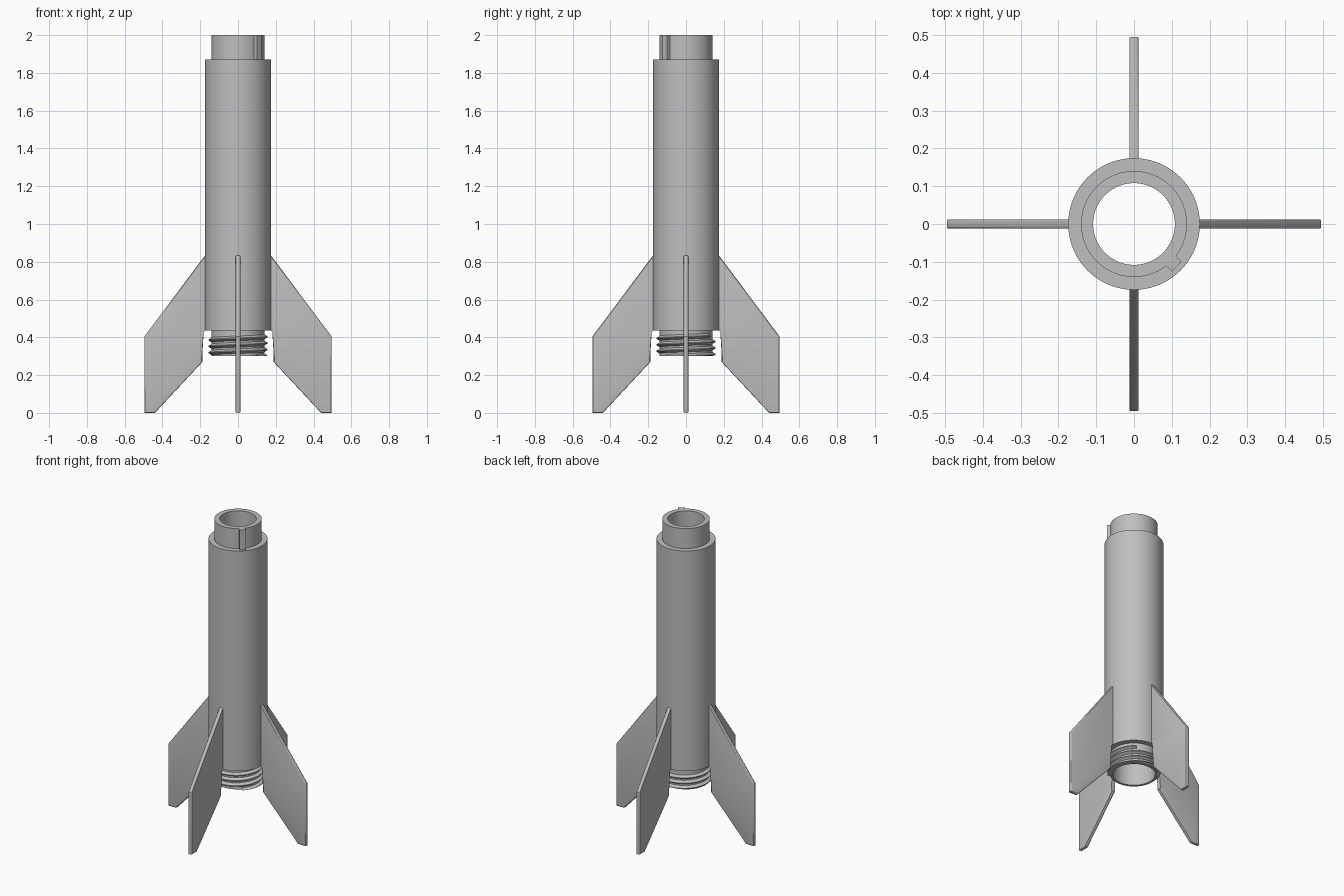
import bpy, bmesh, math
from mathutils import Matrix, Vector

if "Cube" in bpy.data.objects:
    bpy.data.objects.remove(bpy.data.objects["Cube"])

grey = bpy.data.materials.new("light_grey")
grey.diffuse_color = (0.52, 0.52, 0.52, 1)
grey.use_nodes = True
grey.node_tree.nodes["Principled BSDF"].inputs["Base Color"].default_value = grey.diffuse_color


def finish(name, bm, angle=30):
    bmesh.ops.recalc_face_normals(bm, faces=bm.faces)
    mesh = bpy.data.meshes.new(name)
    bm.to_mesh(mesh)
    bm.free()
    mesh.materials.append(grey)
    ob = bpy.data.objects.new(name, mesh)
    bpy.context.collection.objects.link(ob)
    bpy.ops.object.select_all(action='DESELECT')
    ob.select_set(True)
    bpy.context.view_layer.objects.active = ob
    bpy.ops.object.shade_smooth_by_angle(angle=math.radians(angle))
    return ob


def lathe(name, profile, steps=96):
    """Revolve a closed (radius, z) outline around z."""
    bm = bmesh.new()
    rings = []
    for i in range(steps):
        a = 2 * math.pi * i / steps
        rings.append([bm.verts.new((r * math.cos(a), r * math.sin(a), z)) for r, z in profile])
    n = len(profile)
    for i in range(steps):
        p, q = rings[i], rings[(i + 1) % steps]
        for j in range(n):
            k = (j + 1) % n
            bm.faces.new((p[j], q[j], q[k], p[k]))
    return finish(name, bm)


def slab(name, outline, thickness, angle, bevel=0.0):
    """Extrude an (outward, z) outline and turn it around z."""
    bm = bmesh.new()
    sides = []
    for y in (-thickness / 2, thickness / 2):
        sides.append([bm.verts.new((x, y, z)) for x, z in outline])
    a, b = sides
    bm.faces.new(a)
    bm.faces.new(b[::-1])
    n = len(a)
    for i in range(n):
        j = (i + 1) % n
        bm.faces.new((a[i], b[i], b[j], a[j]))
    if bevel:
        # round only the long rims of the slab
        rims = [e for e in bm.edges if abs(e.verts[0].co.y - e.verts[1].co.y) < 1e-6]
        bmesh.ops.bevel(bm, geom=rims, offset=bevel, segments=3, affect='EDGES', profile=0.5)
    bmesh.ops.rotate(bm, verts=bm.verts, cent=Vector(), matrix=Matrix.Rotation(angle, 3, 'Z'))
    return finish(name, bm)


# Hollow body with top collar and lower neck
lathe("body_tube", [
    (0.14, 0.30), (0.14, 0.435), (0.174, 0.435), (0.174, 1.87),
    (0.14, 1.87), (0.14, 2.0), (0.108, 2.0), (0.108, 1.85),
    (0.125, 1.83), (0.125, 0.30)])

# Locating key on the collar
slab("collar_key", [(0.125, 1.865), (0.159, 1.865), (0.159, 2.0), (0.125, 2.0)],
     0.037, math.radians(-45))

# Four swept fins, rooted inside the body wall
fin = [(0.16, 0.853), (0.16, 0.445), (0.188, 0.43), (0.188, 0.27),
       (0.44, 0.0), (0.495, 0.0), (0.495, 0.405)]
for i in range(4):
    slab(f"fin_{i + 1}", fin, 0.025, i * math.pi / 2, 0.006)

# Screw thread around the neck, trimmed level at the bottom
bm = bmesh.new()
pitch, turns, steps = 0.034, 3.28, 236
rings = []
for i in range(steps + 1):
    t = turns * i / steps
    a = math.radians(-45) + 2 * math.pi * t
    z0 = 0.297 + pitch * t
    rings.append([bm.verts.new((r * math.cos(a), r * math.sin(a), max(0.30, z0 + dz)))
                  for r, dz in ((0.136, -0.015), (0.157, -0.002), (0.157, 0.002), (0.136, 0.015))])
for p, q in zip(rings, rings[1:]):
    for j in range(4):
        k = (j + 1) % 4
        bm.faces.new((p[j], q[j], q[k], p[k]))
bm.faces.new(rings[0])
bm.faces.new(rings[-1][::-1])
finish("neck_thread", bm)
